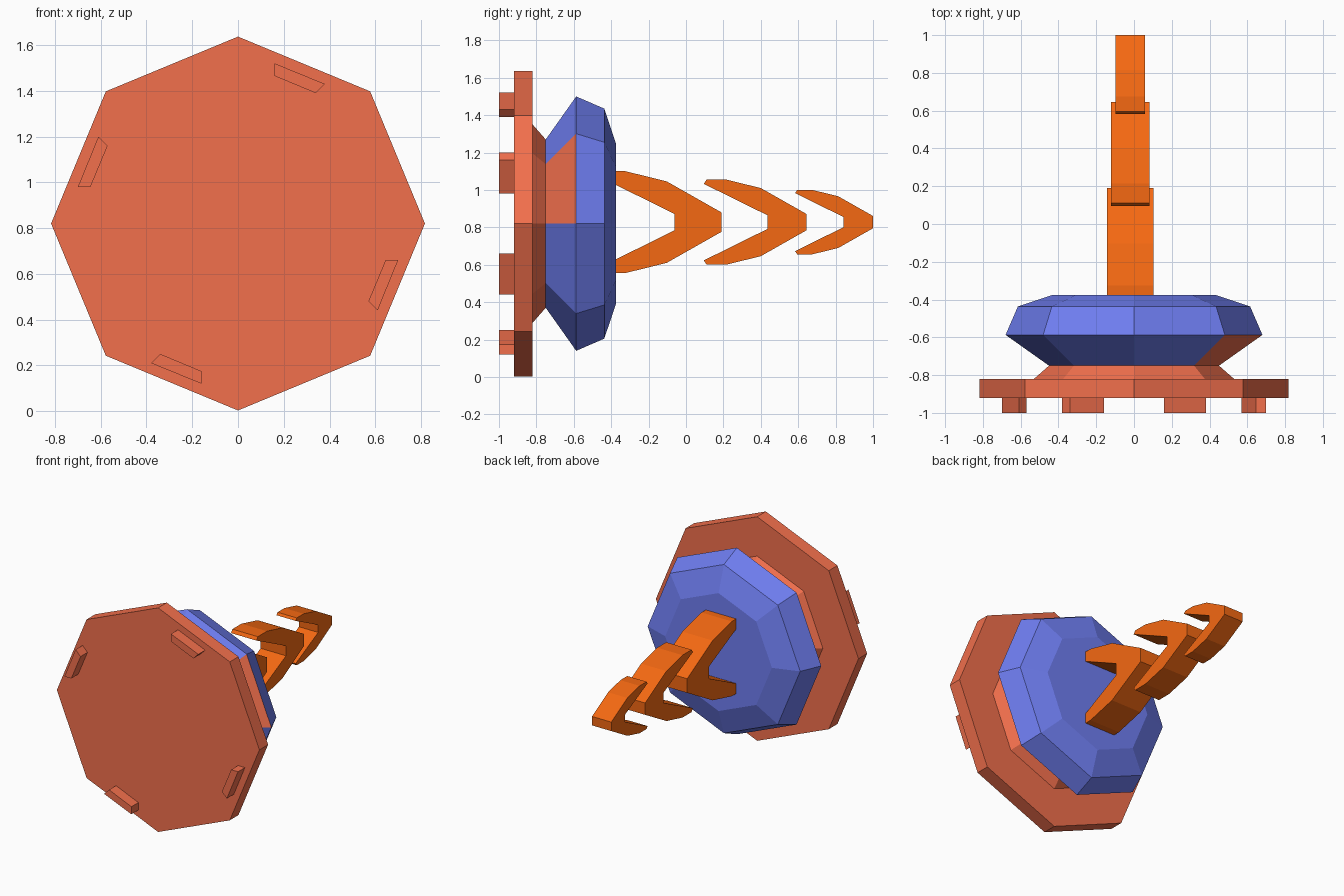
import bpy, bmesh
from math import cos, sin, pi

if "Cube" in bpy.data.objects:
    bpy.data.objects.remove(bpy.data.objects["Cube"])

CZ = 0.82  # height of the main axis
SIDES = 8


def material(name, rgb):
    m = bpy.data.materials.new(name)
    m.diffuse_color = (*rgb, 1)
    m.use_nodes = True
    m.node_tree.nodes["Principled BSDF"].inputs["Base Color"].default_value = m.diffuse_color
    return m


red = material("red", (0.89, 0.16, 0.073))
blue = material("blue", (0.16, 0.21, 0.89))
orange = material("orange", (0.91, 0.14, 0.006))


def finish(bm, name, mats):
    bmesh.ops.recalc_face_normals(bm, faces=bm.faces)
    mesh = bpy.data.meshes.new(name)
    bm.to_mesh(mesh)
    bm.free()
    for m in mats:
        mesh.materials.append(m)
    ob = bpy.data.objects.new(name, mesh)
    bpy.context.collection.objects.link(ob)
    return ob


def lathe(name, rings, mats, slot=lambda band, side: 0):
    """Octagonal solid along y from (y, radius) rings."""
    bm = bmesh.new()
    loops = [[bm.verts.new((r * cos(2 * pi * i / SIDES), y, CZ + r * sin(2 * pi * i / SIDES)))
              for i in range(SIDES)] for y, r in rings]
    for b in range(len(rings) - 1):
        for i in range(SIDES):
            j = (i + 1) % SIDES
            f = bm.faces.new((loops[b][i], loops[b][j], loops[b + 1][j], loops[b + 1][i]))
            f.material_index = slot(b, i)
    bm.faces.new(loops[0]).material_index = slot(0, 0)
    bm.faces.new(loops[-1]).material_index = slot(len(rings), 1)
    return finish(bm, name, mats)


def prism(name, outline, offset, mat):
    """Extrude a flat outline of 3D points by an offset."""
    bm = bmesh.new()
    a = [bm.verts.new(p) for p in outline]
    b = [bm.verts.new([p[k] + offset[k] for k in range(3)]) for p in outline]
    bm.faces.new(a)
    bm.faces.new(b)
    for i in range(len(a)):
        j = (i + 1) % len(a)
        bm.faces.new((a[i], a[j], b[j], b[i]))
    return finish(bm, name, [mat])


# Front plate
lathe("front_plate", [(-0.92, 0.817), (-0.82, 0.817)], [red])

# Hub: red neck, blue bowl with a single red panel
lathe("hub", [(-0.82, 0.53), (-0.75, 0.45), (-0.587, 0.68), (-0.437, 0.615), (-0.375, 0.43)],
      [red, blue], lambda band, side: 0 if band == 0 or (band == 1 and side == 0) else 1)

# Four tabs on the plate face, a quarter turn apart
tab = [(0.16, 0.70), (0.38, 0.61), (0.34, 0.57), (0.16, 0.645)]
for n in range(4):
    prism(f"front_tab_{n + 1}", [(x, -1.0, CZ + z) for x, z in tab], (0, 0.08, 0), red)
    tab = [(-z, x) for x, z in tab]

# Chain of three shrinking chevrons; half profile is mirrored up/down
half = [(-0.92, 0.16), (-2.418, 0.90), (-2.35, 1.0), (-1.89, 1.0), (-1.077, 0.80), (0, 0.19)]
profile = half + [(y, -z) for y, z in reversed(half)]
for n, (tip, h) in enumerate([(0.19, 0.2725), (0.645, 0.2275), (1.0, 0.1725)]):
    w = 0.45 * h
    prism(f"tail_chevron_{n + 1}",
          [(-0.02 - w, tip + y * h, 0.828 + z * h) for y, z in profile], (2 * w, 0, 0), orange)
